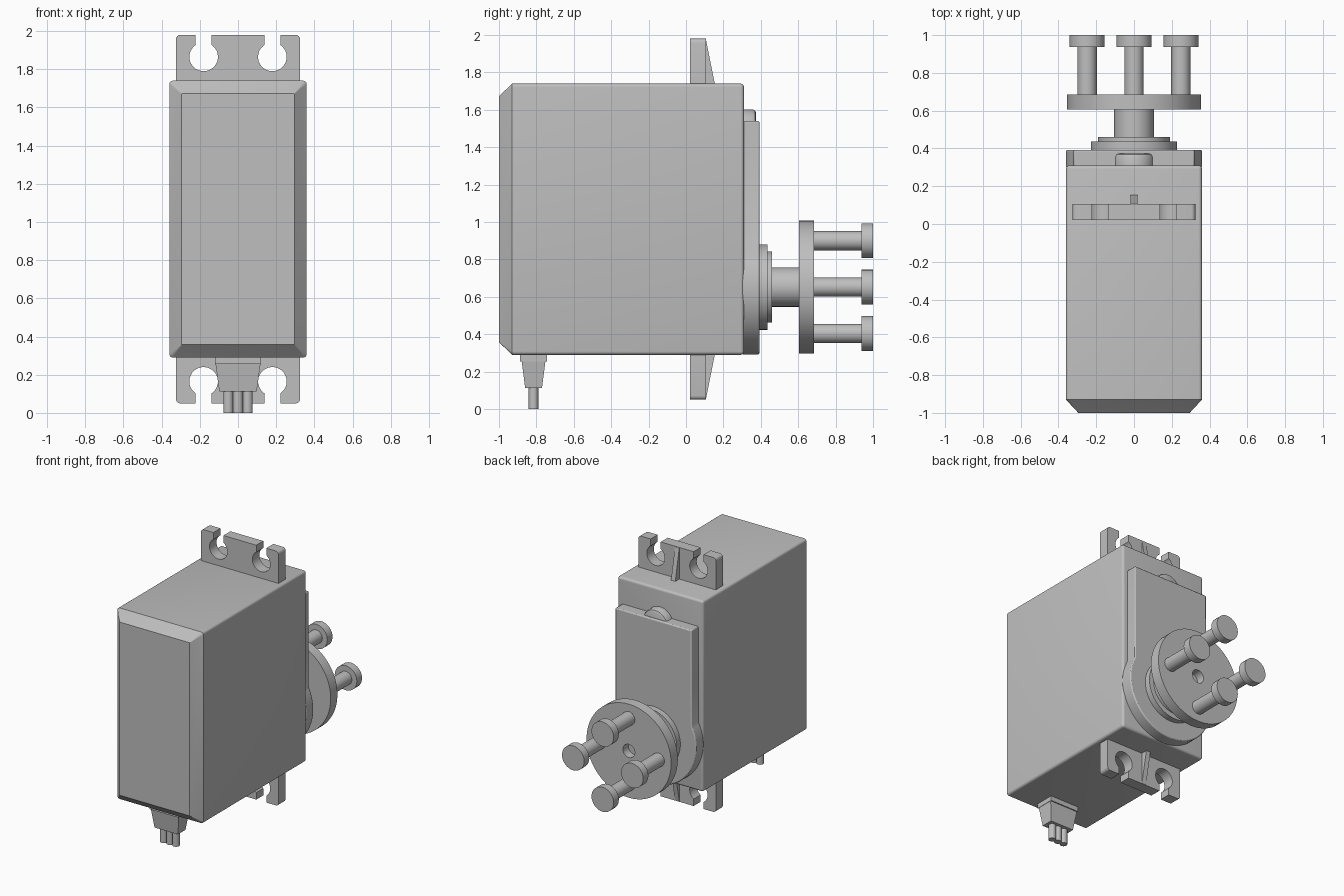
import bpy, bmesh, math

if "Cube" in bpy.data.objects:
    bpy.data.objects.remove(bpy.data.objects["Cube"])

grey = bpy.data.materials.new("plain grey")
grey.diffuse_color = (0.52, 0.52, 0.52, 1)
grey.use_nodes = True
grey.node_tree.nodes["Principled BSDF"].inputs["Base Color"].default_value = grey.diffuse_color

AXIS_Z = 0.652   # height of the output shaft
MID_Z = 1.015    # mid height of the case


def loft(name, rings, bevel=0):
    """Skin a list of equal-length point rings and cap both ends."""
    bm = bmesh.new()
    vs = [[bm.verts.new(p) for p in ring] for ring in rings]
    n = len(vs[0])
    for a, b in zip(vs, vs[1:]):
        for i in range(n):
            j = (i + 1) % n
            bm.faces.new((a[i], a[j], b[j], b[i]))
    bm.faces.new(vs[0][::-1])
    bm.faces.new(vs[-1])
    bmesh.ops.recalc_face_normals(bm, faces=bm.faces)
    me = bpy.data.meshes.new(name)
    bm.to_mesh(me)
    bm.free()
    me.materials.append(grey)
    ob = bpy.data.objects.new(name, me)
    bpy.context.collection.objects.link(ob)
    if bevel:
        m = ob.modifiers.new("soft edge", 'BEVEL')
        m.width, m.segments = bevel, 2
        m.limit_method, m.angle_limit = 'ANGLE', math.radians(50)
    bpy.ops.object.select_all(action='DESELECT')
    ob.select_set(True)
    bpy.context.view_layer.objects.active = ob
    bpy.ops.object.shade_smooth_by_angle(angle=math.radians(30))
    return ob


def arc(cx, cz, r, a0, a1, n):
    """Points on an arc, angles in degrees."""
    return [(cx + r * math.cos(math.radians(a0 + (a1 - a0) * i / n)),
             cz + r * math.sin(math.radians(a0 + (a1 - a0) * i / n))) for i in range(n + 1)]


def at_y(profile, y):
    return [(x, y, z) for x, z in profile]


def turned(name, cx, cz, steps, n=48):
    """Round part along y from (y, radius) steps."""
    return loft(name, [at_y(arc(cx, cz, r, 0, 360, n)[:-1], y) for y, r in steps])


def round_rect(hx, hz, r):
    pts = []
    for sx, sz, a in ((1, 1, 0), (-1, 1, 90), (-1, -1, 180), (1, -1, 270)):
        pts += arc(sx * (hx - r), MID_Z + sz * (hz - r), r, a, a + 90, 4)
    return pts


# Case: chamfered front, rounded long edges and rounded back rim
R = 0.018
rings = [at_y(round_rect(0.295, 0.657, 0.002), -1.0),
         at_y(round_rect(0.36, 0.725, R), -0.93)]
for k in range(5):
    t = math.radians(90 * k / 4)
    d = R * (1 - math.cos(t))
    rings.append(at_y(round_rect(0.36 - d, 0.725 - d, R - d + 0.001), 0.31 - R + R * math.sin(t)))
loft("case", rings)

# Gear cover: straight top, round bottom around the shaft
cut = math.degrees(math.acos(0.32 / 0.36))
cover = [(-0.32, 1.54)] + arc(0, AXIS_Z, 0.36, 180 - cut, 360 + cut, 56) + [(0.32, 1.54)]
loft("gear_cover", [at_y(cover, 0.30), at_y(cover, 0.393)], bevel=0.008)

# Small round boss above the cover
turned("cover_boss", 0, 1.495, [(0.30, 0.108), (0.355, 0.108), (0.368, 0.102), (0.374, 0.09)])

# Stepped collar and output shaft
turned("collar", 0, AXIS_Z, [(0.38, 0.228), (0.437, 0.228), (0.437, 0.19), (0.46, 0.19)], 64)
turned("shaft", 0, AXIS_Z, [(0.45, 0.105), (0.61, 0.105)])

# Horn disc with a centre hole
turned("horn_disc", 0, AXIS_Z, [(0.605, 0.355), (0.685, 0.355), (0.685, 0.05), (0.62, 0.05)], 64)

# Four headed pins on the horn
for i in range(4):
    a = math.pi / 2 * i
    turned("horn_pin", 0.248 * math.cos(a), AXIS_Z + 0.248 * math.sin(a),
           [(0.68, 0.051), (0.938, 0.051), (0.938, 0.093), (1.0, 0.093)], 32)

# Mounting ears with keyhole slots, and their stiffening ribs
half = arc(0.18, 1.865, 0.075, 124, 416, 28)
half = [(0.138, 1.98)] + half + [(0.222, 1.98)] + arc(0.303, 1.958, 0.022, 90, 0, 4) + [(0.325, 1.72)]
ear = half + [(-x, z) for x, z in reversed(half)]
rib = [(0.10, 1.975), (0.107, 1.975), (0.158, 1.72), (0.10, 1.72)]
for place, flip in (("upper", False), ("lower", True)):
    def fz(z):
        return 2 * MID_Z - z if flip else z
    prof = [(x, fz(z)) for x, z in ear]
    loft(place + "_mounting_ear", [at_y(prof, 0.022), at_y(prof, 0.106)])
    loft(place + "_ear_rib", [[(x, y, fz(z)) for y, z in rib] for x in (-0.018, 0.018)])


# Cable grommet: square flange, tapered sleeve and three wires
def rect(hx, hy, z):
    return [(sx * hx, -0.815 + sy * hy, z) for sx, sy in ((1, 1), (-1, 1), (-1, -1), (1, -1))]


loft("grommet_flange", [rect(0.12, 0.072, 0.30), rect(0.12, 0.072, 0.255)])
loft("grommet_sleeve", [rect(0.118, 0.064, 0.26), rect(0.098, 0.045, 0.112)])
for x in (-0.051, 0, 0.051):
    circle = arc(x, -0.815, 0.026, 0, 360, 24)[:-1]
    loft("wire", [[(px, py, z) for px, py in circle] for z in (0.0, 0.12)])
